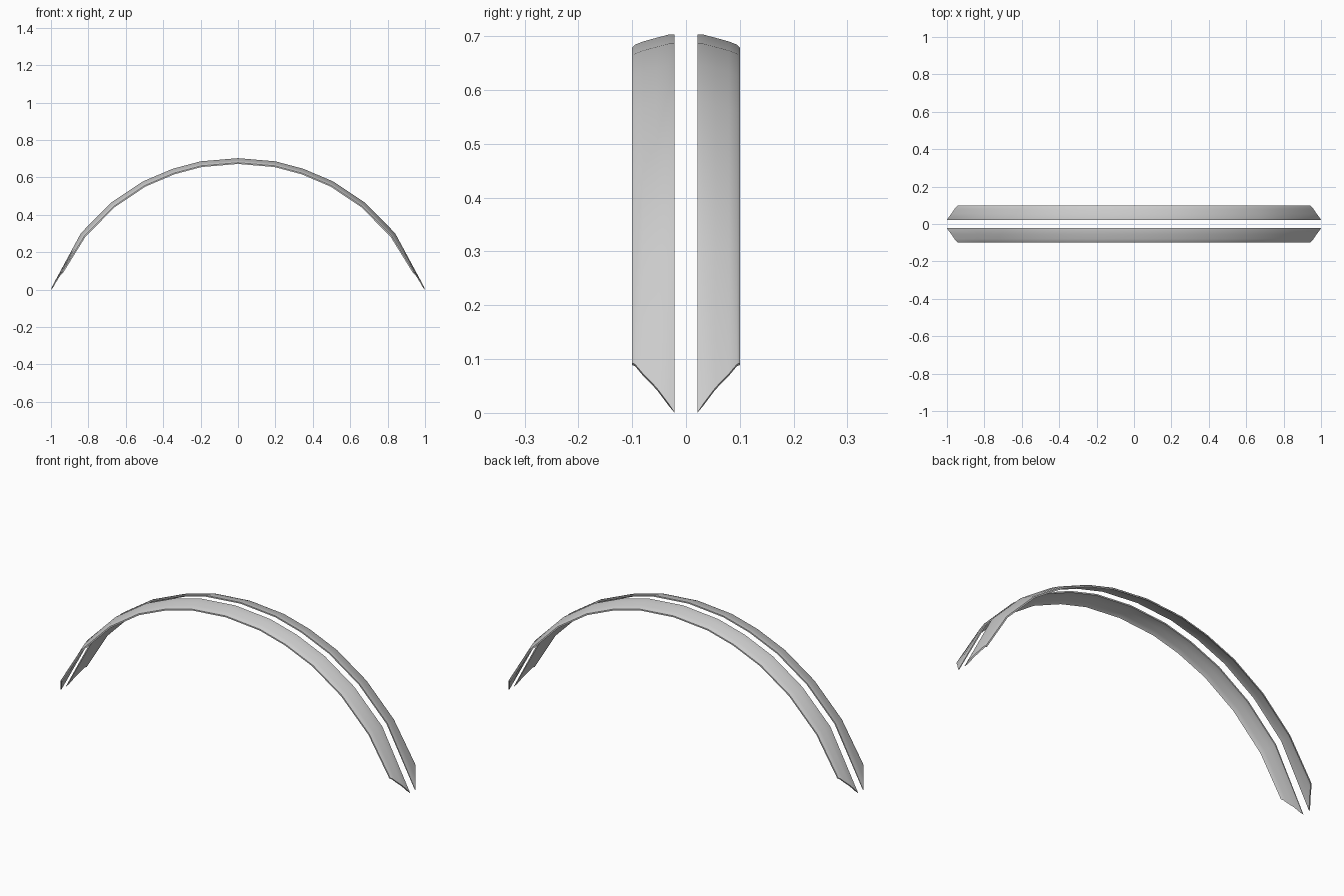
import bpy, bmesh
from mathutils import Vector

if "Cube" in bpy.data.objects:
    bpy.data.objects.remove(bpy.data.objects["Cube"])

# Half of the arch line (top centre to foot), mirrored for the other half
half = [(0, .703), (.2, .686), (.35, .646), (.51, .578), (.68, .464), (.84, .302), (.962, .105)]
TIP = Vector((1.0, 0.0))
arch = [(-x, z) for x, z in half[:0:-1]] + half

# Cross-section: distance from centre (y), drop below the arch line, reach toward the tip
section = [(.021, .0, 1.0), (.032, .0, .84), (.055, .006, .52), (.08, .013, .24),
           (.095, .019, .04), (.1, .024, 0)]
THICK = .007


def normals(pts):
    out = []
    for i in range(len(pts)):
        a = Vector(pts[max(i - 1, 0)])
        b = Vector(pts[min(i + 1, len(pts) - 1)])
        t = (b - a).normalized()
        out.append(Vector((t.y, -t.x)))     # points to the inside of the arch
    return out


def band(name, side):
    bm = bmesh.new()
    loop = [(y, d, k) for y, d, k in section]
    loop += [(y, d + THICK, k) for y, d, k in reversed(section)]
    n = len(loop)
    rings = []
    nor = normals(arch)
    for i, p in enumerate(arch):
        ring = []
        for y, d, k in loop:
            q = Vector(p)
            if i in (0, len(arch) - 1):     # slanted pointed feet
                tip = Vector((TIP.x if i else -TIP.x, TIP.y))
                q = q.lerp(tip, k)
                if k == 1 and d > 0:
                    q.y += .008
            q = q + nor[i] * d
            ring.append(bm.verts.new((q.x, side * y, q.y)))
        rings.append(ring)
    for a, b in zip(rings, rings[1:]):
        for j in range(n):
            m = (j + 1) % n
            bm.faces.new((a[j], a[m], b[m], b[j]))
    # end caps
    for r in (rings[0], rings[-1]):
        for j in range(n // 2 - 1):
            bm.faces.new((r[j], r[j + 1], r[n - 2 - j], r[n - 1 - j]))
    bmesh.ops.recalc_face_normals(bm, faces=bm.faces)
    me = bpy.data.meshes.new(name)
    bm.to_mesh(me)
    bm.free()
    ob = bpy.data.objects.new(name, me)
    bpy.context.collection.objects.link(ob)
    bpy.ops.object.select_all(action='DESELECT')
    ob.select_set(True)
    bpy.context.view_layer.objects.active = ob
    bpy.ops.object.shade_smooth_by_angle(angle=.6)


# Two mirrored arched bands with a narrow gap between
band("front_band", -1)
band("back_band", 1)
